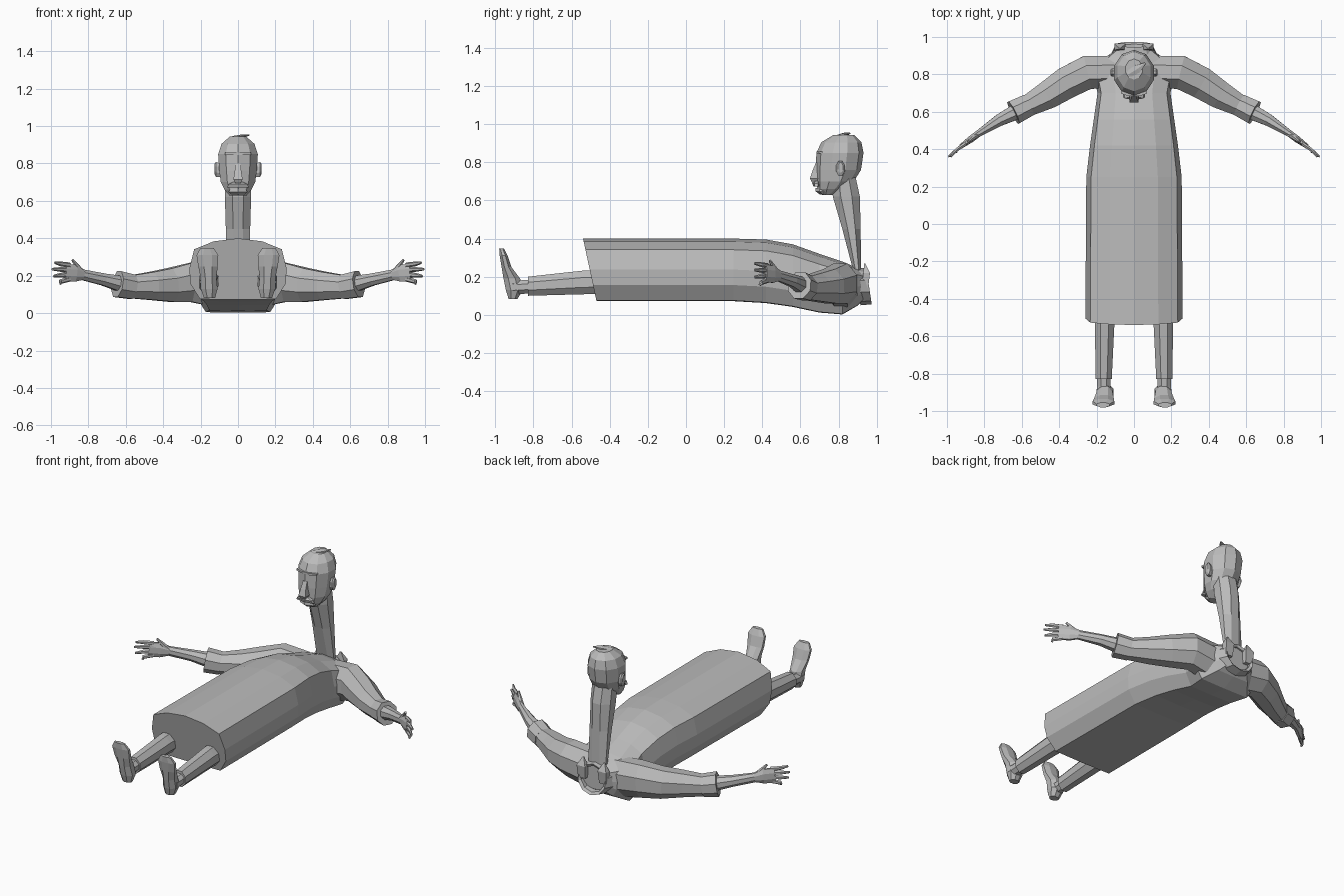
import bpy, bmesh, math
from mathutils import Vector

if "Cube" in bpy.data.objects:
    bpy.data.objects.remove(bpy.data.objects["Cube"])

grey = bpy.data.materials.new("plain grey")
grey.use_nodes = True
grey.diffuse_color = (0.5, 0.5, 0.5, 1)
grey.node_tree.nodes["Principled BSDF"].inputs["Base Color"].default_value = (0.5, 0.5, 0.5, 1)


def loft(name, rings, mirror=False, closed=False):
    """Skin a list of equal rings; closed joins the last ring to the first."""
    bm = bmesh.new()
    loops = [[bm.verts.new(p) for p in ring] for ring in rings]
    pairs = list(zip(loops, loops[1:]))
    if closed:
        pairs.append((loops[-1], loops[0]))
    else:
        bm.faces.new(loops[0])
        bm.faces.new(loops[-1])
    n = len(loops[0])
    for a, b in pairs:
        for i in range(n):
            j = (i + 1) % n
            bm.faces.new((a[i], a[j], b[j], b[i]))
    bmesh.ops.recalc_face_normals(bm, faces=bm.faces)
    mesh = bpy.data.meshes.new(name)
    bm.to_mesh(mesh)
    bm.free()
    mesh.materials.append(grey)
    obj = bpy.data.objects.new(name, mesh)
    bpy.context.collection.objects.link(obj)
    if mirror:
        obj.modifiers.new("Mirror", "MIRROR")
    return obj


def ring(centre, u, v, n=8):
    """Polygon ring whose extreme flats lie at the half axes u and v."""
    k = 1 / math.cos(math.pi / n)
    angles = [(i + 0.5) * math.tau / n for i in range(n)]
    return [Vector(centre) + k * (Vector(u) * math.cos(a) + Vector(v) * math.sin(a)) for a in angles]


def upright(rows, x=0, n=8):
    """Horizontal rings from rows of height, front, back, half width."""
    return [ring((x, (f + b) / 2, z), (w, 0, 0), (0, (b - f) / 2, 0), n) for z, f, b, w in rows]


def limb(rows, n=8):
    """Rings across a path from rows of x, y, z, half width, half height."""
    pts = [Vector(r[:3]) for r in rows]
    out = []
    for i, r in enumerate(rows):
        d = pts[min(i + 1, len(pts) - 1)] - pts[max(i - 1, 0)]
        side = Vector((-d.y, d.x, 0)).normalized()
        up = d.cross(side).normalized()
        out.append(ring(r[:3], side * r[3], up * r[4], n))
    return out


# Long robe, slanted at the hem and narrowing to the neck hole
half = [(0, 1), (.5, .95), (.9, .82), (1, .5), (.98, .25), (.78, 0), (0, -.01)]
section = half + [(-x, f) for x, f in reversed(half[1:-1])]
robe = []
for y, w, top, low, slant in [(-.47, .26, .4, .075, .07), (.25, .255, .4, .075, 0),
                              (.42, .235, .395, .065, 0), (.56, .215, .37, .045, 0),
                              (.7, .195, .32, .015, 0), (.82, .22, .28, .005, 0),
                              (.9, .14, .245, .05, 0), (.93, .1, .23, .08, 0)]:
    robe.append([Vector((x * w, y - slant * f, low + f * (top - low))) for x, f in section])
loft("robe", robe)

# Sleeves and cuffs
loft("sleeve", limb([(.1, .815, .145, .085, .115), (.25, .81, .165, .09, .105),
                     (.36, .755, .15, .085, .09), (.46, .69, .145, .075, .075),
                     (.58, .625, .14, .055, .06)]), True)
loft("sleeve_cuff", limb([(.565, .635, .14, .06, .065), (.645, .595, .155, .065, .07)]), True)

# Forearms and palms
loft("forearm_and_palm", limb([(.6, .615, .15, .045, .045), (.72, .555, .18, .032, .032),
                               (.83, .485, .205, .018, .028), (.87, .455, .213, .018, .045),
                               (.925, .415, .218, .012, .045)]), True)

# Fingers and thumb
for i, (tip_x, tip_z) in enumerate([(.95, .155), (.985, .198), (.993, .235), (.98, .27)]):
    z = .182 + i * .025
    loft(f"finger_{i + 1}", limb([(.9, .43, z, .01, .012),
                                  (.95, .395, (z + tip_z) / 2, .009, .011),
                                  (tip_x, .36 if i else .385, tip_z, .005, .006)], 6), True)
loft("thumb", limb([(.83, .48, .215, .012, .014), (.86, .46, .25, .011, .012),
                    (.885, .44, .285, .006, .006)], 6), True)

# Legs with trouser hems
loft("leg", [ring((x, y, z), (w, 0, 0), (0, 0, h)) for x, y, z, w, h in
             [(.155, -.3, .175, .055, .065), (.157, -.54, .17, .052, .062),
              (.162, -.83, .15, .043, .05)]], True)
loft("ankle", [ring((.162, y, z), (w, 0, 0), (0, 0, w)) for y, z, w in
               [(-.8, .15, .036), (-.87, .145, .036), (-.91, .145, .04)]], True)

# Feet with the toes pointing up
foot = []
for z, sole, instep, w in [(.082, -.93, -.885, .03), (.13, -.945, -.855, .045),
                           (.19, -.957, -.87, .042), (.25, -.967, -.915, .052),
                           (.31, -.977, -.935, .058), (.348, -.98, -.955, .035)]:
    foot += upright([(z, sole, instep, w)], .152 + (z - .08) * .05)
loft("foot", foot, True)

# Upturned collar round the neck hole
collar = []
for y, rx, rz in [(.9, .125, .095), (.96, .095, .09), (.95, .08, .075), (.9, .09, .07)]:
    collar.append([p + Vector((0, (.15 - p.z) * .15, 0))
                   for p in ring((0, y, .15), (rx, 0, 0), (0, 0, rz), 10)])
loft("collar", collar, closed=True)
loft("collar_point", upright([(.14, .92, .955, .025), (.22, .93, .965, .03),
                              (.27, .935, .94, .004)], .075, 4), True)

# Long neck, pointed where it enters the collar
loft("neck", upright([(.1, .9, .93, .02), (.24, .875, .918, .062), (.45, .82, .916, .065),
                      (.62, .77, .912, .07), (.72, .765, .89, .07)]))

# Head
loft("head", upright([(.628, .715, .765, .045), (.66, .693, .83, .072), (.7, .688, .875, .092),
                      (.76, .686, .912, .1), (.85, .69, .925, .106), (.905, .715, .915, .088),
                      (.943, .775, .88, .045)], n=10))

# Face details
loft("nose", upright([(.695, .66, .7, .014), (.715, .65, .7, .025), (.755, .663, .7, .018),
                      (.8, .682, .7, .014)], n=4))
loft("moustache", upright([(.672, .672, .7, .058), (.69, .664, .7, .05), (.702, .672, .7, .025)], n=6))
loft("chin_beard", upright([(.632, .705, .76, .035), (.648, .685, .76, .05), (.665, .685, .76, .04)], n=6))
loft("brow", upright([(.846, .684, .73, .07), (.858, .684, .73, .07)], n=8))
loft("ear", [ring((x, .81, z), (0, w, 0), (0, 0, h)) for x, z, w, h in
             [(.085, .762, .016, .035), (.118, .768, .022, .04), (.126, .772, .014, .026)]], True)

# Hair tuft
loft("hair_tuft", limb([(-.03, .8, .935, .02, .01), (.02, .83, .946, .022, .008),
                        (.06, .86, .952, .004, .003)], 6))
